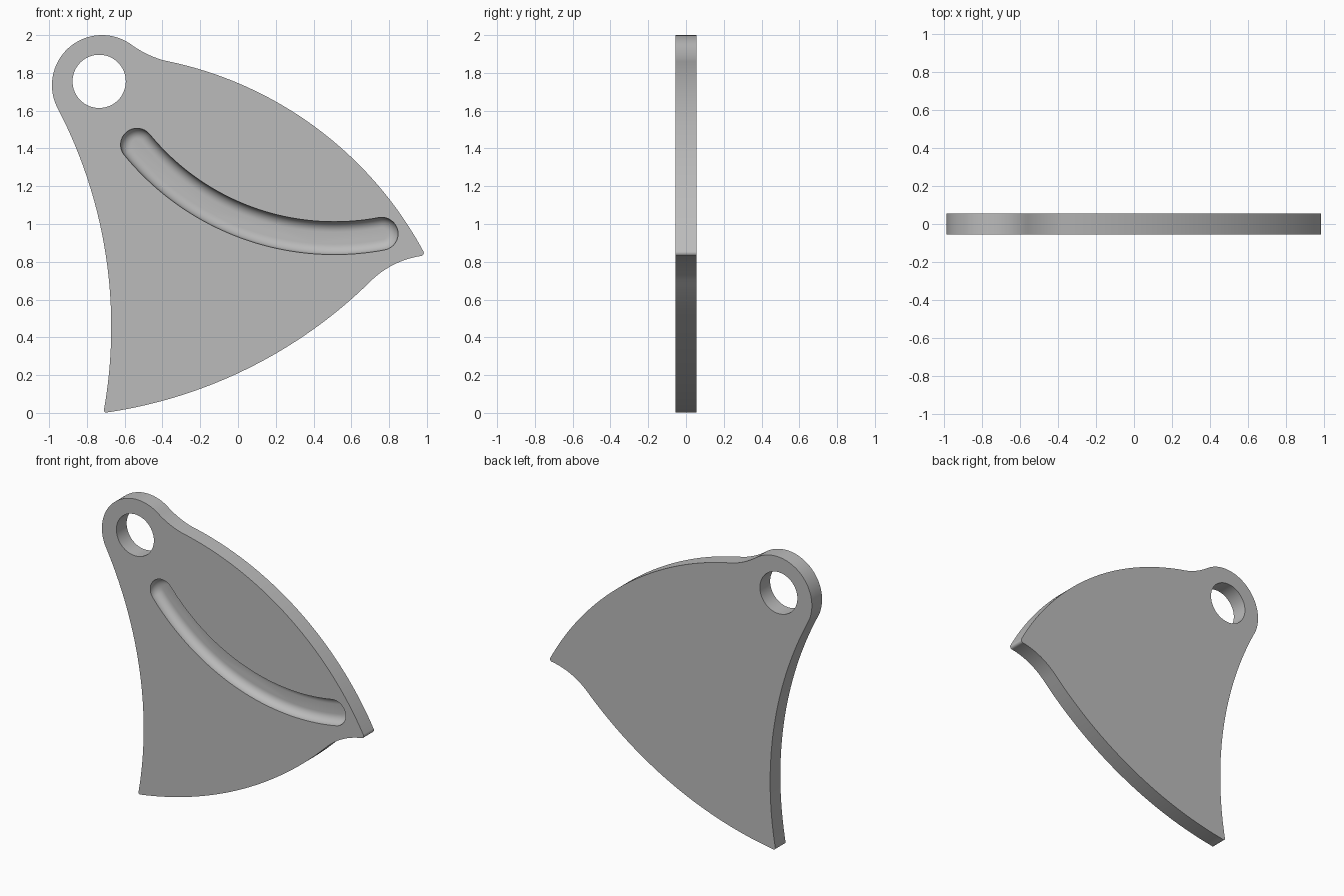
import bpy, bmesh
from math import radians, cos, sin, pi, atan2, hypot

cube = bpy.data.objects.get("Cube")
if cube:
    bpy.data.objects.remove(cube)

T = 0.055  # half thickness of the plate

grey = bpy.data.materials.new("plain grey")
grey.use_nodes = True
grey.diffuse_color = (0.5, 0.5, 0.5, 1)
grey.node_tree.nodes["Principled BSDF"].inputs["Base Color"].default_value = (0.5, 0.5, 0.5, 1)


def arc(cx, cz, r, a0, a1, n):
    """Points on a circle, angles in radians, end point left out."""
    return [(cx + r * cos(a0 + (a1 - a0) * i / n), cz + r * sin(a0 + (a1 - a0) * i / n))
            for i in range(n)]


def arc3(p, q, s, n):
    """Arc from p through q to s, end point left out."""
    (ax, az), (bx, bz), (cx, cz) = p, q, s
    d = 2 * (ax * (bz - cz) + bx * (cz - az) + cx * (az - bz))
    A, B, C = ax * ax + az * az, bx * bx + bz * bz, cx * cx + cz * cz
    ox = (A * (bz - cz) + B * (cz - az) + C * (az - bz)) / d
    oz = (A * (cx - bx) + B * (ax - cx) + C * (bx - ax)) / d
    a0, a1 = atan2(az - oz, ax - ox), atan2(cz - oz, cx - ox)
    sweep = (a1 - a0) % (2 * pi)
    if d < 0:
        sweep -= 2 * pi
    return arc(ox, oz, hypot(ax - ox, az - oz), a0, a0 + sweep, n)


def loft(name, sections):
    """Closed solid from (outline, y) sections with equal point counts."""
    bm = bmesh.new()
    rings = [[bm.verts.new((x, y, z)) for x, z in pts] for pts, y in sections]
    for r0, r1 in zip(rings, rings[1:]):
        for i in range(len(r0)):
            j = (i + 1) % len(r0)
            bm.faces.new((r0[i], r0[j], r1[j], r1[i]))
    bm.faces.new(rings[0])
    bm.faces.new(rings[-1])
    bmesh.ops.recalc_face_normals(bm, faces=bm.faces)
    mesh = bpy.data.meshes.new(name)
    bm.to_mesh(mesh)
    bm.free()
    mesh.materials.append(grey)
    obj = bpy.data.objects.new(name, mesh)
    bpy.context.collection.objects.link(obj)
    return obj


# Plate outline, counter-clockwise from the lower point
foot_a, foot_b = (-0.71, 0.015), (-0.69, 0.003)
neck_a, neck_b = (0.705, 0.70), (0.965, 0.83)
tip, shoulder = (0.98, 0.858), (-0.388, 1.865)
ring_a, ring_b = (-0.568, 1.952), (-0.96, 1.623)
outline = (arc3(foot_a, (-0.705, 0.004), foot_b, 5)
           + arc3(foot_b, (0, 0.21), neck_a, 40)
           + arc3(neck_a, (0.825, 0.785), neck_b, 16)
           + arc3(neck_b, (0.981, 0.838), tip, 6)
           + arc3(tip, (0.4, 1.52), shoulder, 48)
           + arc3(shoulder, (-0.482, 1.9), ring_a, 12)
           + arc3(ring_a, (-0.72, 2.0), ring_b, 40)
           + arc3(ring_b, (-0.731, 1.0), foot_a, 40))
plate = loft("plate", [(outline, -T), (outline, T)])

# Round hole through the upper ring
hole = arc(-0.735, 1.755, 0.141, 0, 2 * pi, 64)
hole_cutter = loft("hole_cutter", [(hole, -0.2), (hole, 0.2)])


# Curved groove in the front, with a filleted floor
def slot(h):
    cx, cz, R = 0.51, 2.275, 1.35
    a, b = radians(219.3), radians(280.7)
    ends = [(cx + R * cos(t), cz + R * sin(t)) for t in (a, b)]
    return (arc(cx, cz, R + h, a, b, 40) + arc(*ends[1], h, b, b + pi, 16)
            + arc(cx, cz, R - h, b, a, 40) + arc(*ends[0], h, a + pi, a + 2 * pi, 16))


half, depth, fillet = 0.087, 0.06, 0.055
sections = [(slot(half), -T - 0.05)]
for i in range(9):
    t = i / 8 * pi / 2
    sections.append((slot(half - fillet * (1 - cos(t))), -T + depth - fillet * (1 - sin(t))))
groove_cutter = loft("groove_cutter", sections)

# Cut both shapes out of the plate, then drop the cutters
bpy.context.view_layer.objects.active = plate
for cutter in (hole_cutter, groove_cutter):
    mod = plate.modifiers.new("cut", "BOOLEAN")
    mod.operation = "DIFFERENCE"
    mod.solver = "EXACT"
    mod.object = cutter
    bpy.ops.object.modifier_apply(modifier=mod.name)
    bpy.data.objects.remove(cutter)

bpy.ops.object.select_all(action="DESELECT")
plate.select_set(True)
bpy.ops.object.shade_smooth_by_angle(angle=radians(30))
